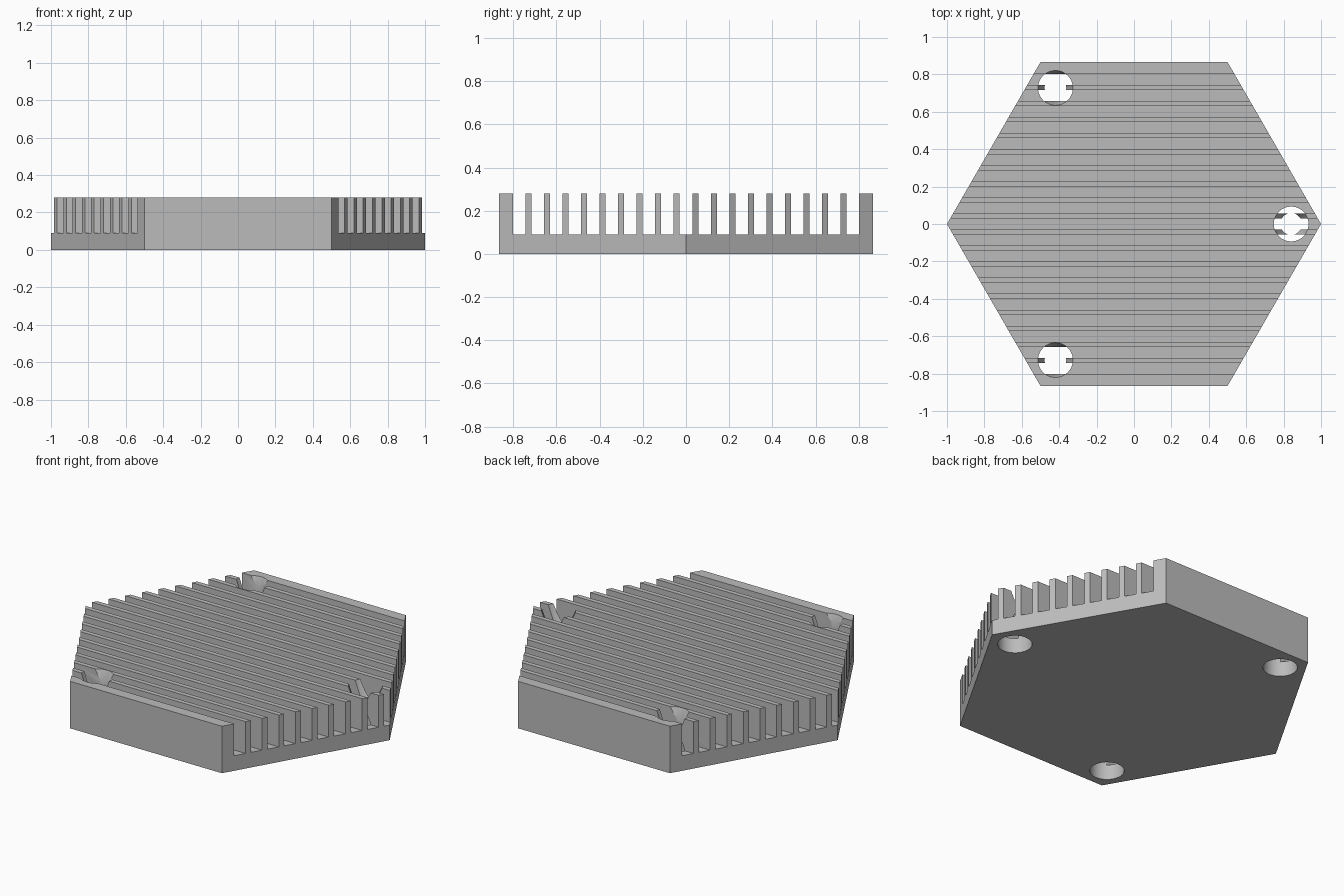
import bpy, bmesh, math
from mathutils import Matrix, Vector

cube = bpy.data.objects.get("Cube")
if cube:
    bpy.data.objects.remove(cube, do_unlink=True)

HEIGHT, FLOOR = 0.28, 0.09
PITCH, GROOVE = 0.0859, 0.058
HOLE, NECK = 0.093, 0.058
SIDES = 48

grey = bpy.data.materials.new("plain grey")
grey.use_nodes = True
colour = (0.5, 0.5, 0.5, 1)
grey.diffuse_color = colour
grey.node_tree.nodes["Principled BSDF"].inputs["Base Color"].default_value = colour


def make_object(name, bm):
    bmesh.ops.recalc_face_normals(bm, faces=bm.faces)
    mesh = bpy.data.meshes.new(name)
    bm.to_mesh(mesh)
    bm.free()
    mesh.materials.append(grey)
    obj = bpy.data.objects.new(name, mesh)
    bpy.context.collection.objects.link(obj)
    return obj


def ring(bm, radius, z, count, centre=(0, 0)):
    return [bm.verts.new((centre[0] + radius * math.cos(math.tau * i / count),
                          centre[1] + radius * math.sin(math.tau * i / count), z))
            for i in range(count)]


def add_lathe(bm, profile, count, centre=(0, 0)):
    """Closed solid from (radius, z) pairs, bottom to top."""
    rings = [ring(bm, r, z, count, centre) for r, z in profile]
    for low, high in zip(rings, rings[1:]):
        for i in range(count):
            j = (i + 1) % count
            bm.faces.new((low[i], low[j], high[j], high[i]))
    bm.faces.new(rings[0][::-1])
    bm.faces.new(rings[-1])


def cut(target, cutter):
    cutter.hide_render = True
    mod = target.modifiers.new("cut", "BOOLEAN")
    mod.operation = "DIFFERENCE"
    mod.solver = "EXACT"
    mod.object = cutter
    bpy.context.view_layer.objects.active = target
    bpy.ops.object.modifier_apply(modifier=mod.name)
    bpy.data.objects.remove(cutter, do_unlink=True)


# Hexagonal block
bm = bmesh.new()
add_lathe(bm, [(1, 0), (1, HEIGHT)], 6)
body = make_object("finned_hexagon_plate", bm)

# Parallel grooves that leave the thin fins and two thick edge walls
bm = bmesh.new()
for k in range(-9, 10):
    place = Matrix.Translation(Vector((0, k * PITCH, FLOOR + 0.2)))
    bmesh.ops.create_cube(bm, size=1, matrix=place @ Matrix.Diagonal((2.4, GROOVE, 0.4, 1)))
cut(body, make_object("groove_cutter", bm))

# Three waisted screw holes near alternate corners
bm = bmesh.new()
middle = (FLOOR + HEIGHT) / 2
profile = [(HOLE, -0.1), (HOLE, FLOOR + 0.01), (NECK, middle), (HOLE, HEIGHT), (HOLE, HEIGHT + 0.1)]
for i in range(3):
    angle = math.tau * i / 3
    add_lathe(bm, profile, SIDES, (0.84 * math.cos(angle), 0.84 * math.sin(angle)))
cut(body, make_object("hole_cutter", bm))

# Smooth hole walls, sharp block edges
bpy.ops.object.select_all(action="DESELECT")
body.select_set(True)
bpy.context.view_layer.objects.active = body
bpy.ops.object.shade_smooth_by_angle(angle=math.radians(25))
